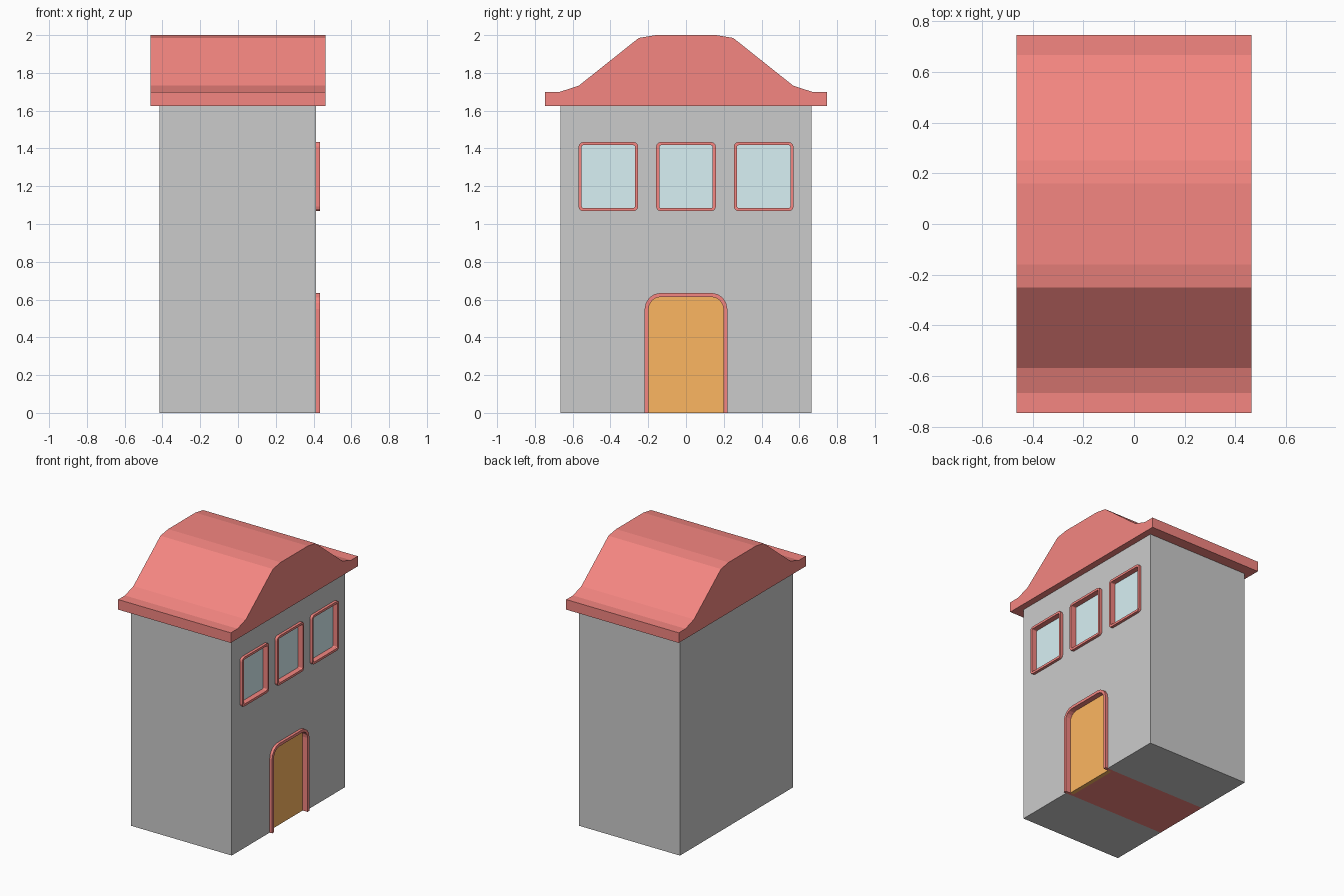
import bpy, bmesh
from math import pi, cos, sin

if "Cube" in bpy.data.objects:
    bpy.data.objects.remove(bpy.data.objects["Cube"])


def material(name, rgb):
    m = bpy.data.materials.new(name)
    m.diffuse_color = (*rgb, 1)
    m.use_nodes = True
    m.node_tree.nodes["Principled BSDF"].inputs["Base Color"].default_value = m.diffuse_color
    return m


RED = material("red", (0.91, 0.24, 0.22))
GLASS = material("glass", (0.69, 0.88, 0.91))
ORANGE = material("orange", (0.98, 0.47, 0.12))


def finish(bm, name, mat=None):
    bmesh.ops.recalc_face_normals(bm, faces=bm.faces)
    me = bpy.data.meshes.new(name)
    bm.to_mesh(me)
    bm.free()
    ob = bpy.data.objects.new(name, me)
    bpy.context.collection.objects.link(ob)
    if mat:
        me.materials.append(mat)
    return ob


def prism(name, pts, x0, x1, mat=None):
    """Extrude a (y, z) outline along x."""
    bm = bmesh.new()
    a, b = [[bm.verts.new((x, y, z)) for y, z in pts] for x in (x0, x1)]
    bm.faces.new(a)
    bm.faces.new(b)
    n = len(pts)
    for i in range(n):
        j = (i + 1) % n
        bm.faces.new((a[i], a[j], b[j], b[i]))
    return finish(bm, name, mat)


def band(name, outer, inner, x0, x1, closed, mat):
    """Frame with a rectangular section between two matching outlines."""
    bm = bmesh.new()
    rings = [[bm.verts.new((x, y, z)) for y, z in pts]
             for pts, x in ((outer, x0), (outer, x1), (inner, x1), (inner, x0))]
    n = len(outer)
    for i in range(n if closed else n - 1):
        j = (i + 1) % n
        for k in range(4):
            r, s = rings[k], rings[(k + 1) % 4]
            bm.faces.new((r[i], r[j], s[j], s[i]))
    if not closed:
        for i in (0, n - 1):
            bm.faces.new([r[i] for r in rings])
    return finish(bm, name, mat)


def outline(cy, z0, z1, hw, r, steps, arch=False):
    """Rounded rectangle; an arch keeps square bottom corners."""
    def arc(y, z, start):
        return [(y + r * cos(start - pi / 2 * i / steps),
                 z + r * sin(start - pi / 2 * i / steps)) for i in range(steps + 1)]
    top = arc(cy - hw + r, z1 - r, pi) + arc(cy + hw - r, z1 - r, pi / 2)
    if arch:
        return [(cy - hw, z0)] + top + [(cy + hw, z0)]
    return top + arc(cy + hw - r, z0 + r, 0) + arc(cy - hw + r, z0 + r, -pi / 2)


# House body with a red strip across its underside
body = prism("house_body", [(-0.665, 0), (-0.217, 0), (0.217, 0), (0.665, 0),
                            (0.665, 1.626), (-0.665, 1.626)], -0.416, 0.414)
body.data.materials.append(None)
body.data.materials.append(RED)
for f in body.data.polygons:
    if f.center.z < 0.001 and abs(f.center.y) < 0.01 and abs(f.normal.z) > 0.9:
        f.material_index = 1

# Roof with a flared eave and flattened ridge
half = [(-0.746, 1.625), (-0.746, 1.70), (-0.667, 1.70), (-0.568, 1.732),
        (-0.25, 1.985), (-0.16, 2.0)]
prism("roof", half + [(-y, z) for y, z in reversed(half)], -0.463, 0.463, RED)

# Openings: frame, recessed panel and a hole in the wall for each
BACK, PANEL, FRONT = 0.365, 0.394, 0.434


def opening(name, cy, z0, z1, hw, r, steps, w, arch, panel_name, mat):
    outer = outline(cy, z0, z1, hw, r, steps, arch)
    inner = outline(cy, z0 if arch else z0 + w, z1 - w, hw - w, r - w, steps, arch)
    hole = outline(cy, z0 - 0.1 if arch else z0, z1, hw, r, steps, arch)
    cutter = prism("wall_cutter", hole, BACK + 0.004, 0.6)
    cutter.hide_render = True
    bpy.context.view_layer.objects.active = body
    mod = body.modifiers.new("hole", "BOOLEAN")
    mod.operation, mod.solver, mod.object = "DIFFERENCE", "EXACT", cutter
    bpy.ops.object.modifier_apply(modifier=mod.name)
    bpy.data.objects.remove(cutter)
    band(name, outer, inner, BACK, FRONT, not arch, RED)
    prism(panel_name, inner, BACK, PANEL, mat)


for side, cy in (("left", -0.411), ("middle", 0), ("right", 0.411)):
    opening(side + "_window_frame", cy, 1.068, 1.434, 0.158, 0.025, 3, 0.017,
            False, side + "_window_pane", GLASS)
opening("door_frame", 0, 0, 0.635, 0.219, 0.085, 4, 0.021, True, "door", ORANGE)
